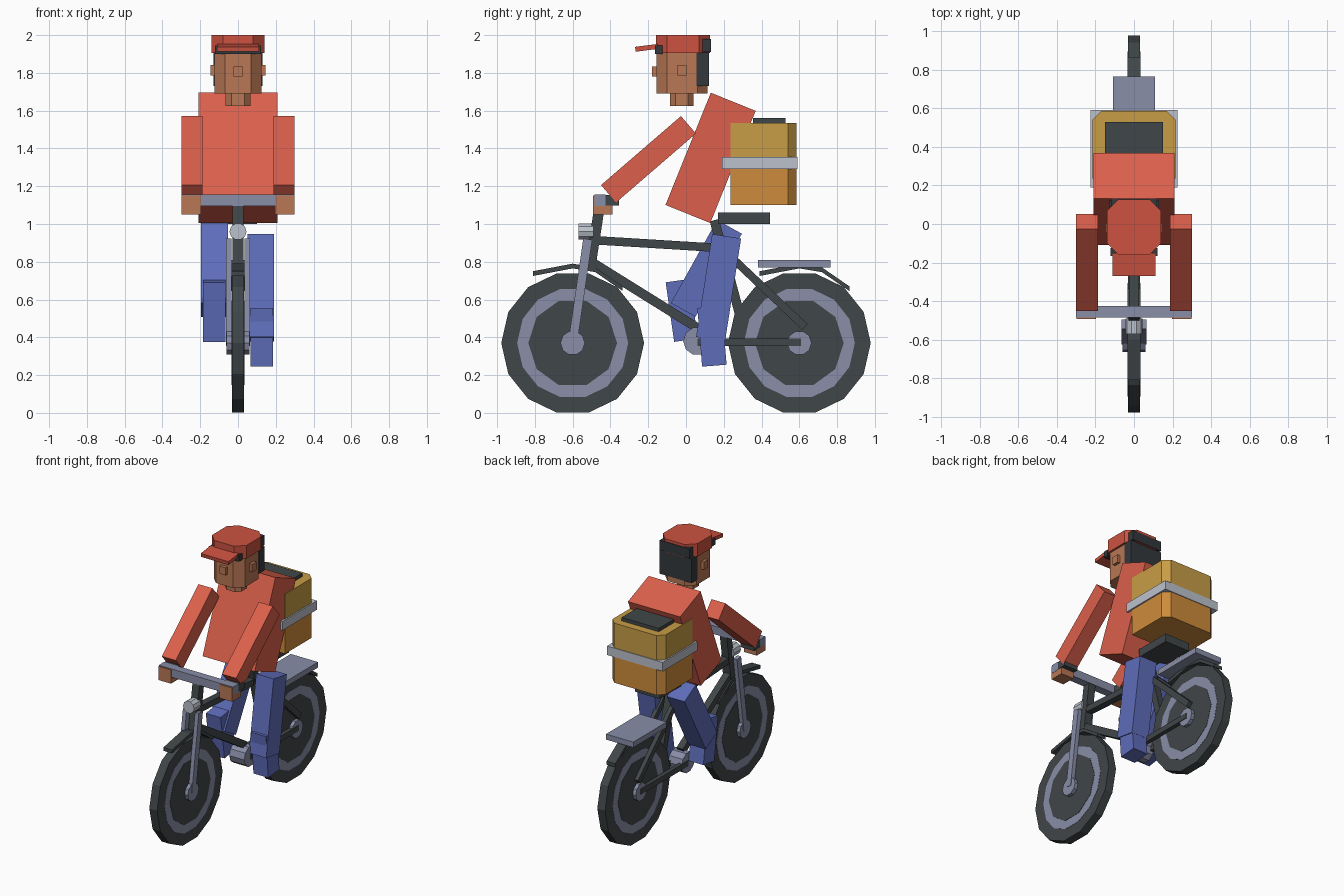
import bpy, bmesh
from math import sin, cos, pi
from mathutils import Vector

cube = bpy.data.objects.get("Cube")
if cube:
    bpy.data.objects.remove(cube, do_unlink=True)


def material(name, *srgb):
    rgb = [((c / 255 + 0.055) / 1.055) ** 2.4 for c in srgb]
    m = bpy.data.materials.new(name)
    m.use_nodes = True
    m.diffuse_color = (*rgb, 1)
    m.node_tree.nodes["Principled BSDF"].inputs["Base Color"].default_value = (*rgb, 1)
    return m


RED = material("jacket red", 220, 96, 76)
CAP = material("cap red", 204, 82, 64)
SKIN = material("skin", 184, 119, 84)
DARK = material("charcoal", 64, 70, 72)
HAIR = material("hair black", 52, 56, 60)
STEEL = material("blue grey steel", 137, 142, 168)
LIGHT = material("light grey", 188, 194, 204)
GOLD = material("gold", 200, 157, 70)
ORANGE = material("orange", 206, 140, 60)
DENIM = material("denim blue", 94, 109, 186)


def prism(name, pts, axis, lo, hi, mat):
    """Extrude a flat outline along an axis from lo to hi."""
    def place(u, v, w):
        return {"x": (w, u, v), "y": (u, w, v), "z": (u, v, w)}[axis]
    bm = bmesh.new()
    rings = [[bm.verts.new(place(u, v, w)) for u, v in pts] for w in (lo, hi)]
    bm.faces.new(rings[0])
    bm.faces.new(rings[1])
    for i in range(len(pts)):
        j = (i + 1) % len(pts)
        bm.faces.new((rings[0][i], rings[0][j], rings[1][j], rings[1][i]))
    bmesh.ops.recalc_face_normals(bm, faces=bm.faces)
    me = bpy.data.meshes.new(name)
    bm.to_mesh(me)
    bm.free()
    me.materials.append(mat)
    ob = bpy.data.objects.new(name, me)
    bpy.context.collection.objects.link(ob)
    return ob


def box(name, x, y, z, mat):
    pts = [(x[0], y[0]), (x[1], y[0]), (x[1], y[1]), (x[0], y[1])]
    return prism(name, pts, "z", *z, mat)


def chamfered(name, x, y, z, c, mat, front=True):
    """Upright block with cut corners, optionally only at the back."""
    f = c if front else 0
    pts = [(x, y[1] - c), (x - c, y[1]), (c - x, y[1]), (-x, y[1] - c)]
    pts += [(-x, y[0] + f), (f - x, y[0]), (x - f, y[0]), (x, y[0] + f)] if front \
        else [(-x, y[0]), (x, y[0])]
    return prism(name, pts, "z", *z, mat)


def beam(name, a, b, thick, x, mat):
    """Slanted bar from a to b, given as (y, z)."""
    a, b = Vector(a), Vector(b)
    d = (b - a).normalized() * thick / 2
    n = Vector((-d.y, d.x))
    return prism(name, [a + n, a - n, b - n, b + n], "x", *x, mat)


def disc(name, y, z, r, n, half, mat):
    pts = [(y + r * cos(2 * pi * i / n), z + r * sin(2 * pi * i / n)) for i in range(n)]
    return prism(name, pts, "x", -half, half, mat)


# Wheels and mudguards
AXLE = 0.37
for end, y in (("front", -0.6), ("rear", 0.6)):
    disc(end + "_tyre", y, AXLE, 0.378, 14, 0.031, DARK)
    disc(end + "_rim", y, AXLE, 0.294, 14, 0.033, STEEL)
    disc(end + "_wheel_disc", y, AXLE, 0.235, 10, 0.035, DARK)
    disc(end + "_hub", y, AXLE, 0.065, 10, 0.06, STEEL)
    arc = [(-0.21, 0.725), (0, 0.765), (0.12, 0.745), (0.265, 0.645)]
    guard = [(y + u, v) for u, v in arc] + [(y + u, v + 0.025) for u, v in reversed(arc)]
    prism(end + "_mudguard", guard, "x", -0.035, 0.035, DARK)

# Frame
HALF = (-0.025, 0.025)
beam("top_tube", (-0.5, 0.915), (0.15, 0.875), 0.045, HALF, DARK)
beam("down_tube", (-0.51, 0.805), (0.06, 0.45), 0.05, HALF, DARK)
beam("seat_tube", (0.15, 1.02), (0.29, 0.5), 0.05, HALF, DARK)
beam("head_tube", (-0.51, 0.75), (-0.455, 1.11), 0.055, (-0.028, 0.028), DARK)
disc("crank_hub", 0.06, 0.38, 0.075, 10, 0.06, STEEL)
for side, s in (("left", 1), ("right", -1)):
    blade = sorted((s * 0.034, s * 0.064))
    beam(side + "_fork", (-0.52, 0.92), (-0.6, 0.37), 0.048, blade, STEEL)
    beam(side + "_chain_stay", (0.06, 0.375), (0.61, 0.375), 0.04, blade, DARK)
    beam(side + "_seat_stay", (0.16, 0.9), (0.63, 0.455), 0.042, blade, DARK)
box("saddle", (-0.1, 0.1), (0.17, 0.445), (1.0, 1.06), DARK)
box("rear_rack", (-0.11, 0.11), (0.38, 0.765), (0.77, 0.81), STEEL)

# Handlebar and lamp
box("handlebar", (-0.3, 0.3), (-0.485, -0.425), (1.095, 1.155), STEEL)
lamp = [(0.045 * cos(i * pi / 5), 0.96 + 0.045 * sin(i * pi / 5)) for i in range(10)]
prism("lamp", lamp, "y", -0.57, -0.49, LIGHT)

# Torso and arms
beam("torso", (0.01, 1.053), (0.25, 1.647), 0.256, (-0.21, 0.21), RED)
for side, s in (("left", 1), ("right", -1)):
    beam(side + "_arm", (0.013, 1.525), (-0.41, 1.16), 0.122, sorted((s * 0.187, s * 0.3)), RED)
    box(side + "_hand", sorted((s * 0.197, s * 0.298)), (-0.492, -0.39), (1.05, 1.15), SKIN)
    box(side + "_grip", sorted((s * 0.19, s * 0.3)), (-0.43, -0.355), (1.098, 1.153), DARK)
    box(side + "_ear", sorted((s * 0.12, s * 0.146)), (-0.045, 0.003), (1.785, 1.842), SKIN)

# Legs: left one extended, right one bent
beam("left_thigh", (0.215, 0.935), (0.13, 0.39), 0.155, (0.05, 0.19), DENIM)
beam("left_shin", (0.125, 0.56), (0.15, 0.25), 0.13, (0.065, 0.184), DENIM)
beam("right_thigh", (0.23, 0.985), (-0.015, 0.545), 0.15, (-0.195, -0.052), DENIM)
beam("right_shin", (-0.045, 0.7), (0.0, 0.385), 0.127, (-0.184, -0.065), DENIM)

# Head
chamfered("neck", 0.065, (-0.085, 0.04), (1.625, 1.7), 0.03, SKIN)
chamfered("head", 0.125, (-0.155, 0.115), (1.69, 1.91), 0.055, SKIN)
box("nose", (-0.025, 0.025), (-0.18, -0.15), (1.78, 1.835), SKIN)
box("hair", (-0.13, 0.13), (0.055, 0.122), (1.73, 1.908), HAIR)
chamfered("cap", 0.14, (-0.16, 0.128), (1.905, 2.0), 0.06, CAP)
box("cap_back_strap", (-0.12, 0.12), (0.077, 0.133), (1.91, 1.98), HAIR)
box("cap_front_band", (-0.122, 0.122), (-0.165, -0.125), (1.9, 1.945), HAIR)
beam("cap_brim", (-0.268, 1.925), (-0.15, 1.94), 0.026, (-0.112, 0.112), CAP)

# Delivery box
chamfered("box_lower", 0.215, (0.235, 0.585), (1.1, 1.32), 0.045, ORANGE, front=False)
chamfered("box_upper", 0.215, (0.235, 0.585), (1.32, 1.535), 0.045, GOLD, front=False)
box("box_strap", (-0.225, 0.225), (0.19, 0.59), (1.29, 1.355), LIGHT)
box("box_lid", (-0.15, 0.15), (0.355, 0.528), (1.53, 1.56), DARK)
